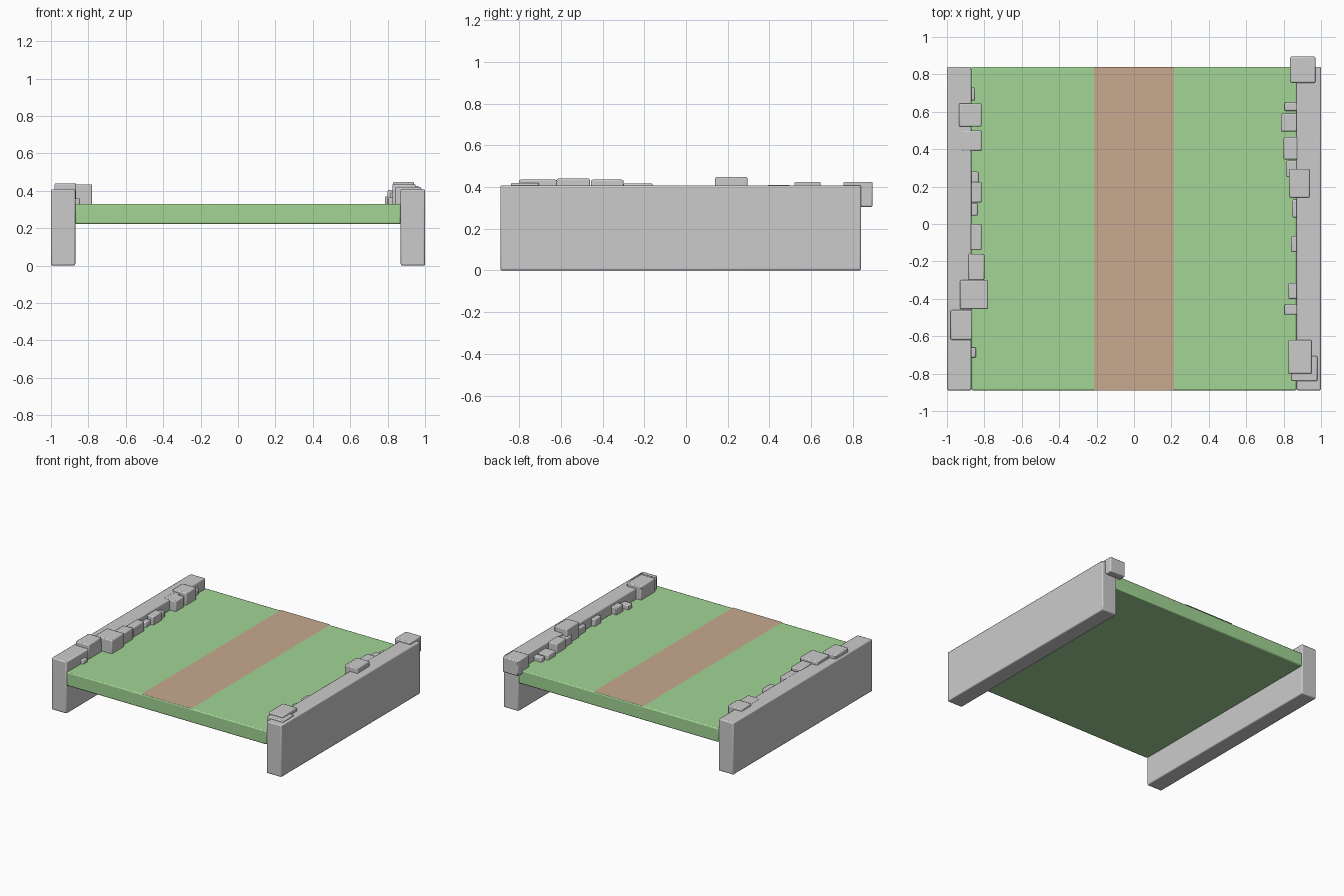
import bpy

GRASS = bpy.data.materials.new("grass_green")
GRASS.diffuse_color = (0.36, 0.66, 0.30, 1)
DIRT = bpy.data.materials.new("dirt_brown")
DIRT.diffuse_color = (0.57, 0.40, 0.28, 1)


def box(name, x0, x1, y0, y1, z0, z1, bevel=0.008, mat=None):
    """Box between two corners with softly rounded edges."""
    bpy.ops.mesh.primitive_cube_add(
        size=1, location=((x0 + x1) / 2, (y0 + y1) / 2, (z0 + z1) / 2))
    ob = bpy.context.object
    ob.name = name
    ob.scale = (x1 - x0, y1 - y0, z1 - z0)
    bpy.ops.object.transform_apply(location=False, rotation=False, scale=True)
    m = ob.modifiers.new("rounded_edges", "BEVEL")
    m.width = bevel
    m.segments = 2
    if mat:
        ob.data.materials.append(mat)
    bpy.ops.object.shade_smooth_by_angle()
    return ob


Y0, Y1 = -0.89, 0.84
DECK_TOP = 0.33

# Side walls
for name, s in (("left_wall", -1), ("right_wall", 1)):
    a, b = sorted((s * 0.87, s * 1.0))
    box(name, a, b, Y0, Y1, 0, 0.408)

# Grass deck
box("grass_deck", -0.87, 0.87, Y0, Y1, 0.222, DECK_TOP, mat=GRASS)

# Dirt path: a thin sheet lying just above the grass
bpy.ops.mesh.primitive_plane_add(size=1, location=(0, (Y0 + Y1) / 2, DECK_TOP + 0.002))
path = bpy.context.object
path.name = "dirt_path"
path.scale = (0.43, Y1 - Y0, 1)
bpy.ops.object.transform_apply(location=False, rotation=False, scale=True)
path.data.materials.append(DIRT)

# Stones along each wall: inner |x|, outer |x|, y start, y end, top z
LEFT = [
    (0.85, 0.92, 0.66, 0.73, 0.375), (0.815, 0.935, 0.52, 0.645, 0.425),
    (0.815, 0.92, 0.39, 0.50, 0.41), (0.83, 0.90, 0.21, 0.28, 0.375),
    (0.815, 0.91, 0.115, 0.225, 0.395), (0.835, 0.90, 0.045, 0.11, 0.37),
    (0.815, 0.93, -0.14, 0.0, 0.405), (0.80, 0.885, -0.30, -0.16, 0.417),
    (0.78, 0.93, -0.455, -0.30, 0.435), (0.865, 0.98, -0.62, -0.46, 0.44),
    (0.845, 0.90, -0.715, -0.66, 0.36),
]
RIGHT = [
    (0.835, 0.97, 0.755, 0.895, 0.425), (0.805, 0.89, 0.605, 0.65, 0.365),
    (0.785, 0.89, 0.495, 0.59, 0.37), (0.80, 0.89, 0.345, 0.465, 0.405),
    (0.815, 0.90, 0.25, 0.34, 0.39), (0.83, 0.94, 0.14, 0.295, 0.448),
    (0.845, 0.92, 0.035, 0.13, 0.385), (0.84, 0.92, -0.15, -0.065, 0.385),
    (0.825, 0.90, -0.40, -0.315, 0.385), (0.805, 0.89, -0.485, -0.43, 0.365),
    (0.825, 0.95, -0.80, -0.62, 0.435), (0.84, 0.98, -0.84, -0.705, 0.42),
]
for side, s, stones in (("left", -1, LEFT), ("right", 1, RIGHT)):
    for i, (xi, xo, y0, y1, top) in enumerate(stones, 1):
        a, b = sorted((s * xi, s * xo))
        box(f"{side}_stone_{i}", a, b, y0, y1, 0.305, top, bevel=0.007)
